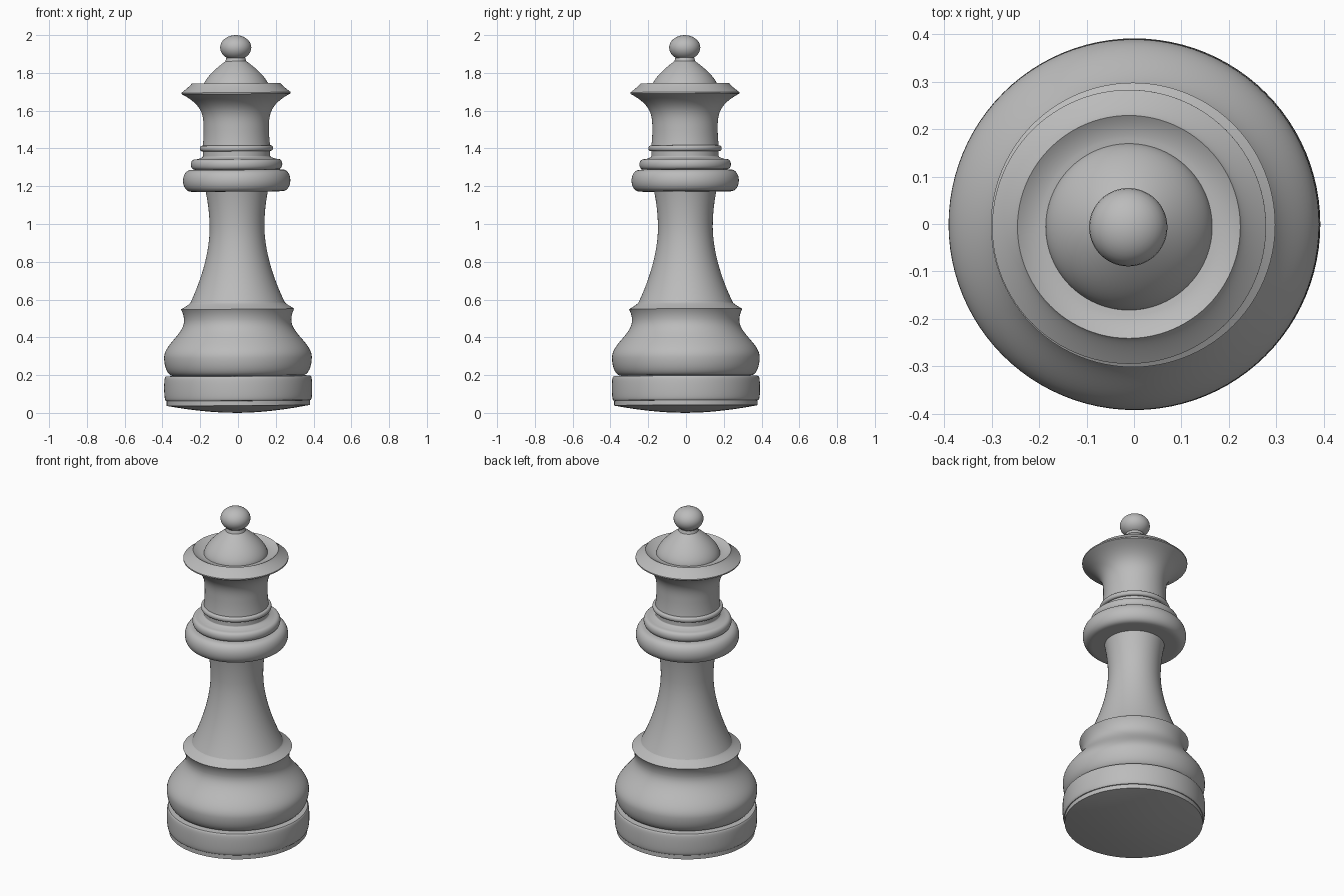
import bpy
import bmesh
from math import cos, sin, tau, pi

SEGMENTS = 96
STEPS = 16
LEAN = (0.0035, -0.0073, 0)

default_cube = bpy.data.objects.get("Cube")
if default_cube:
    bpy.data.objects.remove(default_cube)


def make_material(name, shade):
    material = bpy.data.materials.new(name)
    material.use_nodes = True
    colour = (shade, shade, shade, 1)
    material.diffuse_color = colour
    for node in material.node_tree.nodes:
        if node.type == "BSDF_PRINCIPLED":
            node.inputs["Base Color"].default_value = colour
    return material


grey = make_material("plain grey", 0.5)


def flare(start, end, power=1):
    """Curve that leaves the start radius slowly and reaches the end radius quickly."""
    (start_radius, start_height), (end_radius, end_height) = start, end
    curve = []
    for step in range(STEPS + 1):
        t = step / STEPS
        radius = start_radius + (end_radius - start_radius) * t ** power
        height = start_height + (end_height - start_height) * t
        curve.append((radius, height))
    return curve


def taper(end, start, power):
    """The same curve followed from its wide end back to its waist."""
    return flare(start, end, power)[::-1]


def shoulder(start, end):
    """S-shaped curve that is vertical at both ends."""
    curve = []
    for radius, height in flare((0, start[1]), (1, end[1])):
        ease = (1 - cos(pi * radius)) / 2
        curve.append((start[0] + (end[0] - start[0]) * ease, height))
    return curve


def bead(neck, bulge, bottom, top, squareness=1):
    """Half-round moulding; a lower squareness value gives a flatter side."""
    curve = []
    for step in range(STEPS + 1):
        angle = pi * step / STEPS
        swell = max(sin(angle), 0) ** squareness
        height = (bottom + top) / 2 - (top - bottom) / 2 * cos(angle)
        curve.append((neck + (bulge - neck) * swell, height))
    return curve


def lathe(name, *curves):
    """Turn the curves, joined from bottom to top, round the axis."""
    profile = [point for curve in curves for point in curve]
    bm = bmesh.new()
    rings = []
    for radius, height in profile:
        ring = []
        for index in range(SEGMENTS):
            angle = tau * index / SEGMENTS
            ring.append(bm.verts.new((radius * cos(angle), radius * sin(angle), height)))
        rings.append(ring)
    for lower, upper in zip(rings, rings[1:]):
        for index in range(SEGMENTS):
            after = (index + 1) % SEGMENTS
            bm.faces.new((lower[index], lower[after], upper[after], upper[index]))
    bmesh.ops.remove_doubles(bm, verts=bm.verts, dist=0.00001)
    mesh = bpy.data.meshes.new(name)
    bm.to_mesh(mesh)
    bm.free()
    mesh.materials.append(grey)
    turned = bpy.data.objects.new(name, mesh)
    bpy.context.collection.objects.link(turned)
    turned.rotation_euler = LEAN
    turned.location.x = 0.002
    bpy.ops.object.select_all(action="DESELECT")
    turned.select_set(True)
    bpy.context.view_layer.objects.active = turned
    bpy.ops.object.shade_smooth_by_angle(angle=pi / 6)


# Foot: domed underside, thin lip and raised square-sided band
lathe("foot",
      flare((0, 0), (0.38, 0.04), power=0.55),
      flare((0.38, 0.04), (0.38, 0.065)),
      bead(neck=0.37, bulge=0.392, bottom=0.065, top=0.196, squareness=0.3),
      flare((0.37, 0.196), (0.34, 0.198)))

# Belly: round lower half, S-curve to a neck, then a flared ledge
lathe("belly",
      bead(neck=0.345, bulge=0.391, bottom=0.198, top=0.39)[:STEPS // 2],
      shoulder((0.391, 0.294), (0.284, 0.49)),
      flare((0.284, 0.49), (0.3, 0.55), power=2),
      taper((0.3, 0.55), (0.25, 0.584), power=1.2))

# Column: narrow waist above the middle
lathe("column",
      taper((0.25, 0.584), (0.145, 0.98), power=1.8),
      flare((0.145, 0.98), (0.165, 1.175), power=2))

# Three stacked collars
lathe("large_collar",
      flare((0.15, 1.172), (0.235, 1.172)),
      bead(neck=0.235, bulge=0.284, bottom=1.172, top=1.288, squareness=0.8),
      flare((0.235, 1.288), (0.18, 1.29)))
lathe("middle_collar",
      bead(neck=0.21, bulge=0.242, bottom=1.288, top=1.344, squareness=0.6),
      taper((0.21, 1.344), (0.178, 1.36), power=2))
lathe("small_collar",
      flare((0.178, 1.36), (0.178, 1.386)),
      bead(neck=0.178, bulge=0.194, bottom=1.386, top=1.416, squareness=0.7))

# Crown: flaring cup, sloping rim and hollowed top
lathe("crown",
      taper((0.178, 1.416), (0.173, 1.5), power=2),
      flare((0.173, 1.5), (0.289, 1.69), power=3.2),
      flare((0.289, 1.69), (0.289, 1.697)),
      taper((0.289, 1.697), (0.235, 1.745), power=1.2),
      taper((0.235, 1.745), (0.17, 1.724), power=0.5))

# Dome and ball finial
lathe("dome",
      flare((0.176, 1.722), (0.055, 1.862), power=1.6),
      flare((0.055, 1.862), (0.05, 1.88)))
lathe("finial", bead(neck=0, bulge=0.0825, bottom=1.868, top=2))
